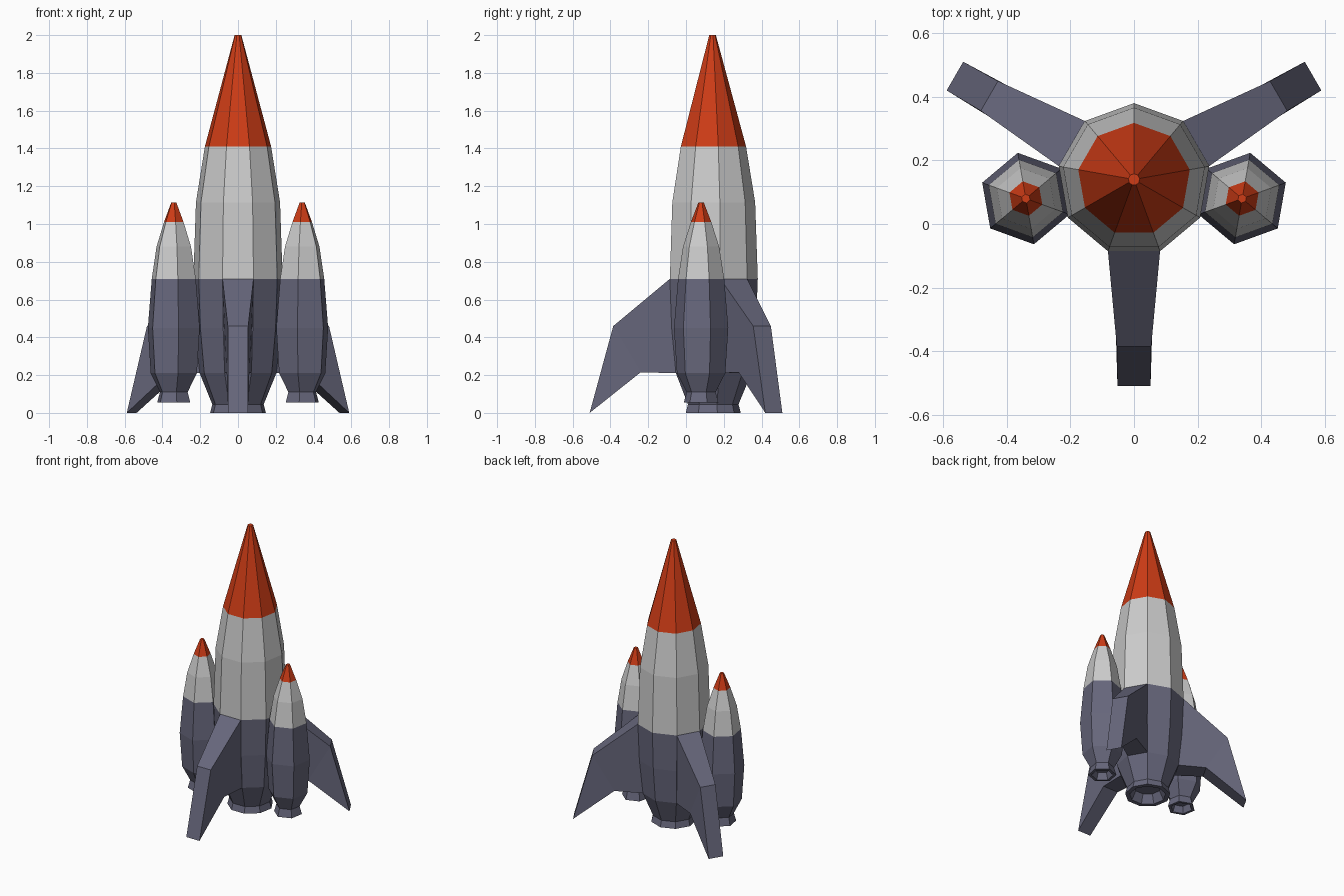
import bpy
import bmesh
from math import cos, sin, radians

if "Cube" in bpy.data.objects:
    bpy.data.objects.remove(bpy.data.objects["Cube"])

AXIS_Y = 0.14


def material(name, rgb):
    m = bpy.data.materials.new(name)
    m.diffuse_color = (*rgb, 1)
    m.use_nodes = True
    m.node_tree.nodes["Principled BSDF"].inputs["Base Color"].default_value = m.diffuse_color
    return m


RED = material("red_paint", (0.62, 0.045, 0.008))
SLATE = material("slate_paint", (0.135, 0.135, 0.2))


def finish(name, bm, mat):
    mesh = bpy.data.meshes.new(name)
    bm.to_mesh(mesh)
    bm.free()
    if mat:
        mesh.materials.append(mat)
    bpy.context.collection.objects.link(bpy.data.objects.new(name, mesh))


def lathe(name, centre, sides, start, profile, mat=None, cap_top=False, cap_end=False):
    """Faceted tube from (radius, z) points listed from the top down."""
    bm = bmesh.new()
    angles = [radians(start + 360 * k / sides) for k in range(sides)]
    rings = [[bm.verts.new((centre[0] + r * cos(a), centre[1] + r * sin(a), z))
              for a in angles] for r, z in profile]
    for u, l in zip(rings, rings[1:]):
        for k in range(sides):
            n = (k + 1) % sides
            bm.faces.new((u[k], l[k], l[n], u[n]))
    if cap_top:
        bm.faces.new(rings[0])
    if cap_end:
        bm.faces.new(rings[-1][::-1])
    finish(name, bm, mat)


def rocket(prefix, centre, sides, start, nose, hull, engine):
    lathe(prefix + "_nose", centre, sides, start, nose, RED, cap_top=True)
    lathe(prefix + "_hull", centre, sides, start, hull)
    lathe(prefix + "_engine", centre, sides, start, engine, SLATE, cap_end=True)


def fin(name, angle):
    # (distance from axis, height, half width): root top, shoulder, tip, knee, root bottom
    pts = [(0.225, 0.71, 0.082), (0.525, 0.46, 0.054), (0.65, 0.0, 0.052),
           (0.38, 0.215, 0.06), (0.192, 0.21, 0.07)]
    c, s = cos(radians(angle)), sin(radians(angle))
    bm = bmesh.new()
    a, b = [[bm.verts.new((d * c - e * w * s, AXIS_Y + d * s + e * w * c, z))
             for d, z, w in pts] for e in (1, -1)]
    for side in (a, b):
        bm.faces.new((side[0], side[1], side[3], side[4]))
        bm.faces.new((side[1], side[2], side[3]))
    for k in range(5):
        n = (k + 1) % 5
        bm.faces.new((a[k], a[n], b[n], b[k]))
    bmesh.ops.recalc_face_normals(bm, faces=bm.faces)
    finish(name, bm, SLATE)


# Main rocket, nine sided, with a hollow nozzle
rocket("main", (0, AXIS_Y), 9, 90,
       [(0.018, 2.0), (0.178, 1.41)],
       [(0.178, 1.41), (0.226, 1.115), (0.24, 0.71)],
       [(0.24, 0.71), (0.23, 0.45), (0.206, 0.21), (0.138, 0.045),
        (0.15, 0.0), (0.12, 0.0), (0.09, 0.06)])

# Side boosters, six sided, flat against the main hull
for label, side in (("right", 1), ("left", -1)):
    rocket(label + "_booster", (side * 0.34, 0.08), 6, 20 if side > 0 else 160,
           [(0.014, 1.115), (0.055, 1.01)],
           [(0.055, 1.01), (0.097, 0.88), (0.124, 0.71)],
           [(0.124, 0.71), (0.146, 0.45), (0.13, 0.21), (0.078, 0.11),
            (0.093, 0.055), (0.072, 0.055), (0.055, 0.1)])

# Three swept fins
for label, angle in (("front", 270), ("back_right", 30), ("back_left", 150)):
    fin(label + "_fin", angle)
